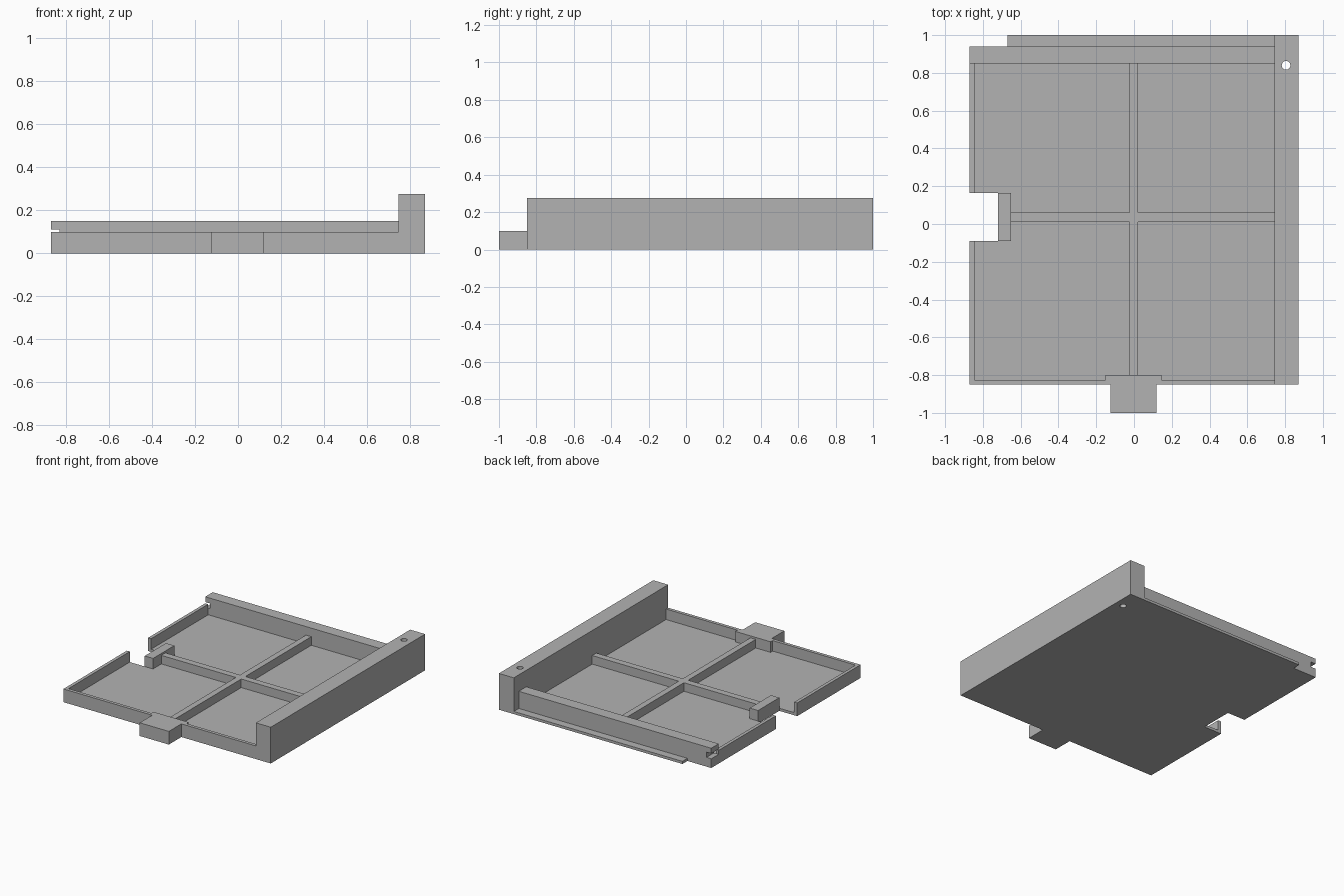
import bpy, bmesh, math

if "Cube" in bpy.data.objects:
    bpy.data.objects.remove(bpy.data.objects["Cube"])

grey = bpy.data.materials.new("plain_grey")
grey.diffuse_color = (0.45, 0.45, 0.45, 1)
grey.use_nodes = True
grey.node_tree.nodes["Principled BSDF"].inputs["Base Color"].default_value = grey.diffuse_color


def prism(name, pts, lo, hi, axis="z"):
    """Extrude a 2D outline along z, or an x-z outline along y."""
    place = (lambda a, b, t: (a, b, t)) if axis == "z" else (lambda a, b, t: (a, t, b))
    bm = bmesh.new()
    face = bm.faces.new([bm.verts.new(place(a, b, lo)) for a, b in pts])
    ext = bmesh.ops.extrude_face_region(bm, geom=[face])["geom"]
    shift = (0, 0, hi - lo) if axis == "z" else (0, hi - lo, 0)
    bmesh.ops.translate(bm, vec=shift, verts=[v for v in ext if isinstance(v, bmesh.types.BMVert)])
    bmesh.ops.recalc_face_normals(bm, faces=bm.faces)
    me = bpy.data.meshes.new(name)
    bm.to_mesh(me)
    bm.free()
    me.materials.append(grey)
    ob = bpy.data.objects.new(name, me)
    bpy.context.collection.objects.link(ob)
    return ob


def box(name, x0, x1, y0, y1, z0, z1):
    return prism(name, [(x0, y0), (x1, y0), (x1, y1), (x0, y1)], z0, z1)


L, R, F, B = -0.87, 0.745, -0.85, 0.94   # tray limits
FLOOR, WALL, RIB = 0.02, 0.10, 0.085     # heights

# Floor with side notch and thin back lip
prism("floor", [(L, F), (R, F), (R, 1), (-0.67, 1), (-0.67, B), (L, B),
                (L, 0.165), (-0.72, 0.165), (-0.72, -0.09), (L, -0.09)], 0, FLOOR)

# Low outer walls
box("front_wall", L, R, F, -0.825, FLOOR, WALL)
box("left_wall_front", L, -0.845, -0.825, -0.09, FLOOR, WALL)
box("left_wall_back", L, -0.845, 0.165, 0.85, FLOOR, WALL)

# Back wall, with a slot across its free end
prism("back_wall", [(L, FLOOR), (R, FLOOR), (R, 0.15), (L, 0.15), (L, 0.11),
                    (-0.83, 0.11), (-0.83, 0.07), (L, 0.07)], 0.85, B, "y")

# Cross ribs
box("long_rib", -0.025, 0.02, -0.80, 0.85, FLOOR, RIB)
box("cross_rib_left", -0.65, -0.025, 0.01, 0.06, FLOOR, RIB)
box("cross_rib_right", 0.02, R, 0.01, 0.06, FLOOR, RIB)

# Notch block, front tab and its backing block
box("notch_block", -0.72, -0.65, -0.09, 0.165, FLOOR, WALL)
box("front_tab", -0.125, 0.12, -1, F, 0, WALL)
box("tab_backing", -0.15, 0.145, -0.825, -0.80, FLOOR, WALL)

# Tall right wall with a round through-hole
wall = box("right_wall", R, 0.87, F, 1, 0, 0.275)
n = 32
cutter = prism("hole_cutter", [(0.805 + 0.023 * math.cos(2 * math.pi * i / n),
                                0.84 + 0.023 * math.sin(2 * math.pi * i / n)) for i in range(n)], -0.1, 0.4)
cutter.hide_render = True
cutter.hide_viewport = True
hole = wall.modifiers.new("hole", "BOOLEAN")
hole.object = cutter
hole.operation = "DIFFERENCE"
hole.solver = "EXACT"
